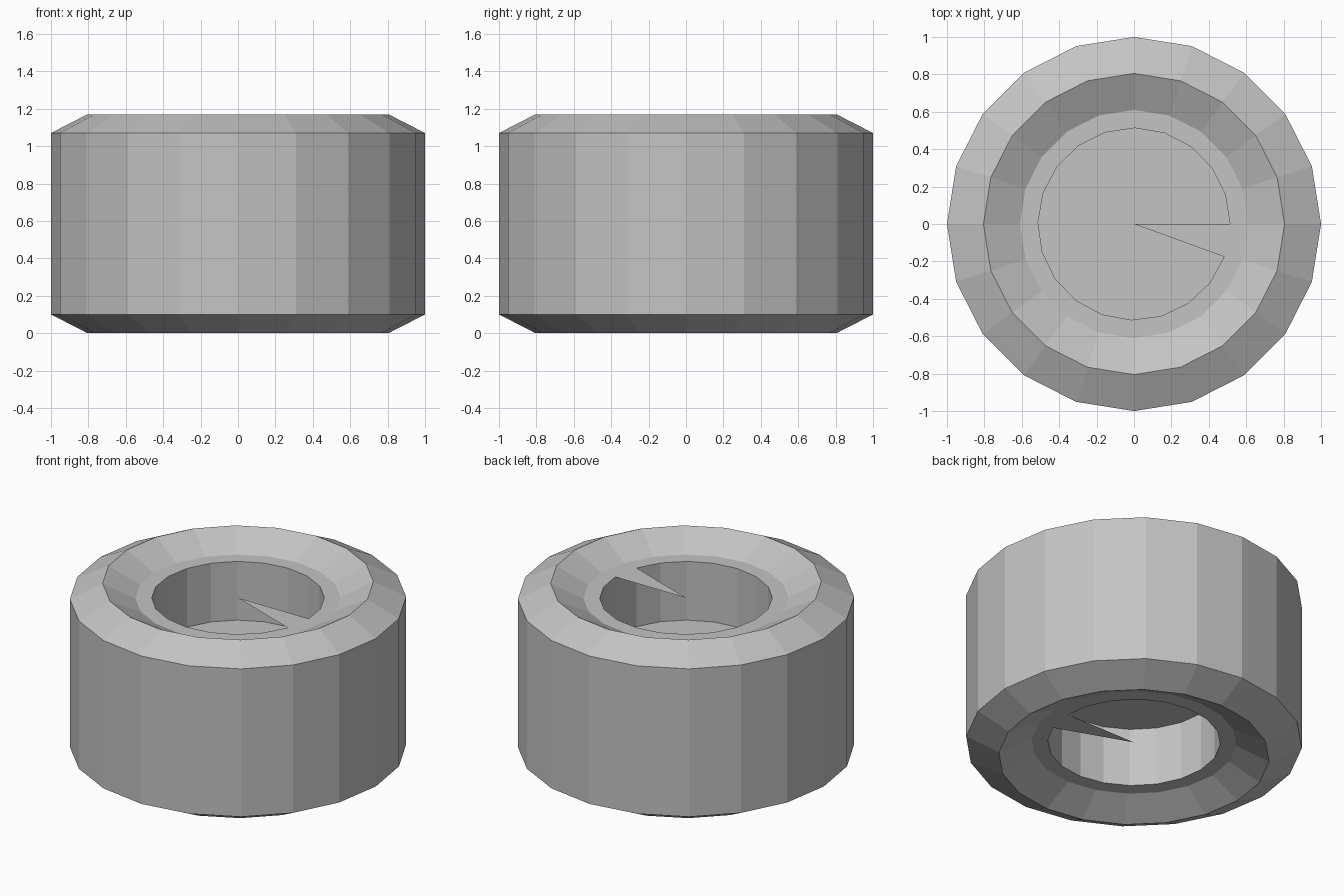
import bpy, bmesh
from math import cos, sin, radians, tau

cube = bpy.data.objects.get("Cube")
if cube:
    bpy.data.objects.remove(cube, do_unlink=True)

SIDES = 20
HOLE_R = 0.513
RIM_Z = 1.07
HEIGHT = 1.17
GAP = radians(20)          # angle left between the last and first hole corner

grey = bpy.data.materials.new("plain grey")
grey.use_nodes = True
colour = (0.55, 0.55, 0.55, 1)
grey.diffuse_color = colour
grey.node_tree.nodes["Principled BSDF"].inputs["Base Color"].default_value = colour


def finish(name, bm):
    mesh = bpy.data.meshes.new(name)
    bm.to_mesh(mesh)
    bm.free()
    mesh.materials.append(grey)
    obj = bpy.data.objects.new(name, mesh)
    bpy.context.collection.objects.link(obj)
    return obj


def ring(bm, r, z, angles):
    return [bm.verts.new((r * cos(a), r * sin(a), z)) for a in angles]


even = [tau * i / SIDES for i in range(SIDES)]
hole = [(tau - GAP) * i / (SIDES - 1) for i in range(SIDES)]

# Bevelled ring with sunken rims and a blind hole at each end
profile = [(HOLE_R, 0.685), (HOLE_R, RIM_Z), (0.61, RIM_Z), (0.805, HEIGHT), (1, RIM_Z)]
profile += [(r, HEIGHT - z) for r, z in reversed(profile)]
bm = bmesh.new()
rings = [ring(bm, r, z, hole if r == HOLE_R else even) for r, z in profile]
for a, b in zip(rings, rings[1:]):
    for i in range(SIDES):
        j = (i + 1) % SIDES
        bm.faces.new((a[i], a[j], b[j], b[i]))
# Floors closing the two holes
bm.faces.new(rings[0])
bm.faces.new(rings[-1])
bmesh.ops.recalc_face_normals(bm, faces=bm.faces)
finish("bevelled_ring", bm)

# Thin pointed wedge level with each rim
for name, z in (("top_wedge", RIM_Z), ("bottom_wedge", HEIGHT - RIM_Z)):
    bm = bmesh.new()
    corners = ring(bm, HOLE_R, z, (-GAP, 0))
    tip = bm.verts.new((0, 0, z))
    face = bm.faces.new((tip, *corners))
    if z < HEIGHT / 2:
        face.normal_flip()
    finish(name, bm)
